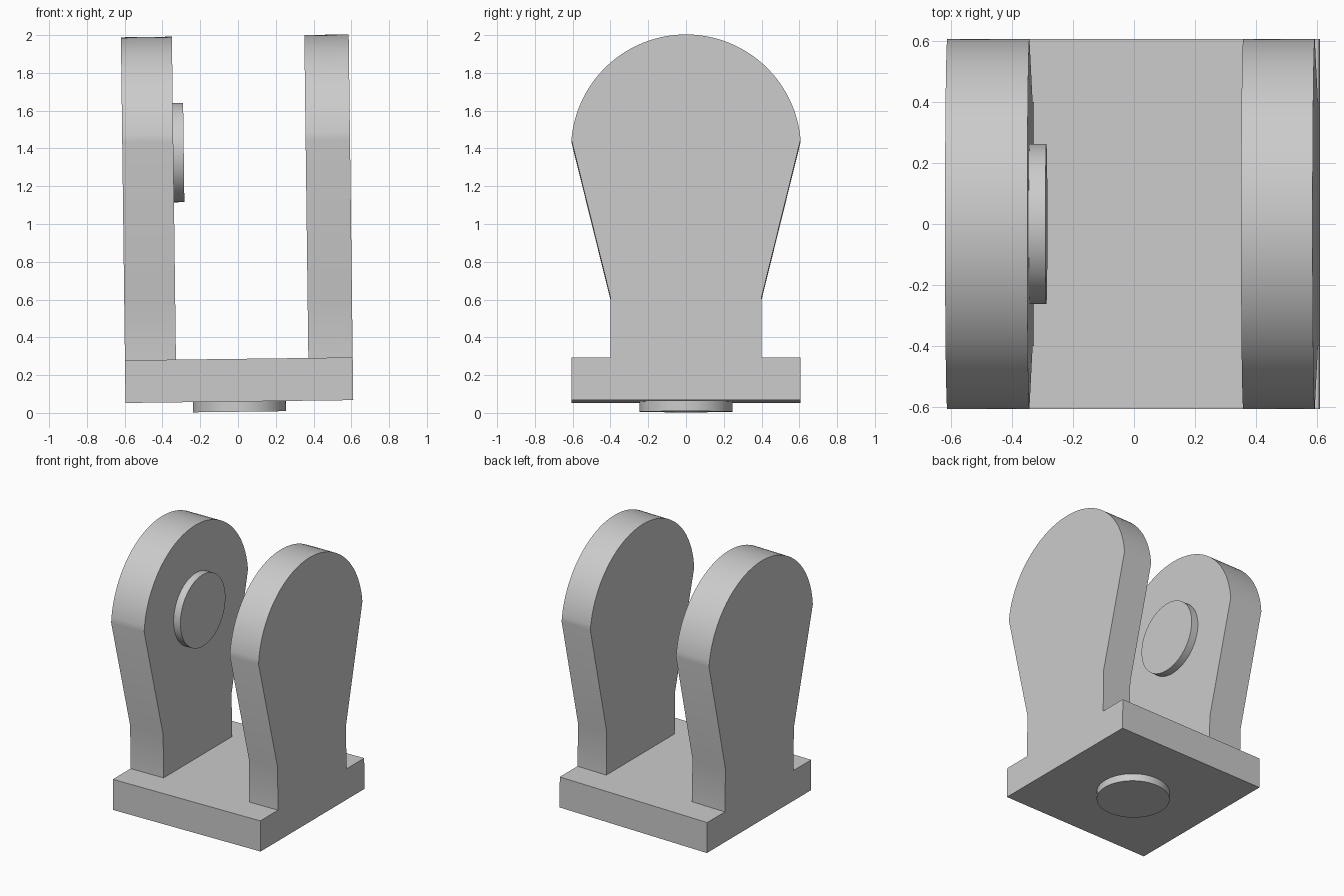
import bpy, bmesh, math
from mathutils import Matrix, Vector

if "Cube" in bpy.data.objects:
    bpy.data.objects.remove(bpy.data.objects["Cube"], do_unlink=True)

TILT = Matrix.Rotation(-0.0125, 4, 'Y')   # the whole bracket leans slightly

grey = bpy.data.materials.new("plain grey")
grey.use_nodes = True
grey.diffuse_color = (0.6, 0.6, 0.6, 1)
grey.node_tree.nodes["Principled BSDF"].inputs["Base Color"].default_value = (0.6, 0.6, 0.6, 1)


def extrude(name, outline, depth):
    """Solid made by sweeping a closed outline along a vector."""
    bm = bmesh.new()
    face = bm.faces.new([bm.verts.new(p) for p in outline])
    swept = bmesh.ops.extrude_face_region(bm, geom=[face])["geom"]
    bmesh.ops.translate(bm, vec=depth,
                        verts=[g for g in swept if isinstance(g, bmesh.types.BMVert)])
    bmesh.ops.recalc_face_normals(bm, faces=bm.faces)
    bm.transform(TILT)
    mesh = bpy.data.meshes.new(name)
    bm.to_mesh(mesh)
    bm.free()
    mesh.materials.append(grey)
    obj = bpy.data.objects.new(name, mesh)
    bpy.context.collection.objects.link(obj)
    bpy.ops.object.select_all(action='DESELECT')
    bpy.context.view_layer.objects.active = obj
    obj.select_set(True)
    bpy.ops.object.shade_smooth_by_angle(angle=math.radians(30))
    return obj


def circle(radius, n=64):
    return [(radius * math.cos(2 * math.pi * i / n),
             radius * math.sin(2 * math.pi * i / n)) for i in range(n)]


LEFT, RIGHT, HALF = 0.611, -0.595, 0.607
BOTTOM, TOP = 0.06, 0.286
PIVOT, RADIUS = 1.387, 0.609

# Base slab
extrude("base", [(RIGHT, -HALF, BOTTOM), (LEFT, -HALF, BOTTOM),
                 (LEFT, HALF, BOTTOM), (RIGHT, HALF, BOTTOM)], Vector((0, 0, TOP - BOTTOM)))

# Upright arms: straight neck, flared sides and round head
start = math.radians(5)
steps = 48
arc = [start + (math.pi - 2 * start) * i / steps for i in range(steps + 1)]
profile = [(-0.4, 0.605), (-0.4, TOP), (0.4, TOP), (0.4, 0.605)]
profile += [(RADIUS * math.cos(a), PIVOT + RADIUS * math.sin(a)) for a in arc]
for name, x0, x1 in (("right_arm", RIGHT, -0.325), ("left_arm", 0.376, LEFT)):
    extrude(name, [(x0, y, z) for y, z in profile], Vector((x1 - x0, 0, 0)))

# Round boss on the inside of the right arm
extrude("arm_boss", [(-0.325, y, PIVOT - 0.005 + z) for y, z in circle(0.263)],
        Vector((0.055, 0, 0)))

# Round foot under the base
extrude("base_foot", [(0.008 + x, y, BOTTOM) for x, y in circle(0.246)],
        Vector((0, 0, 0.006 - BOTTOM)))
